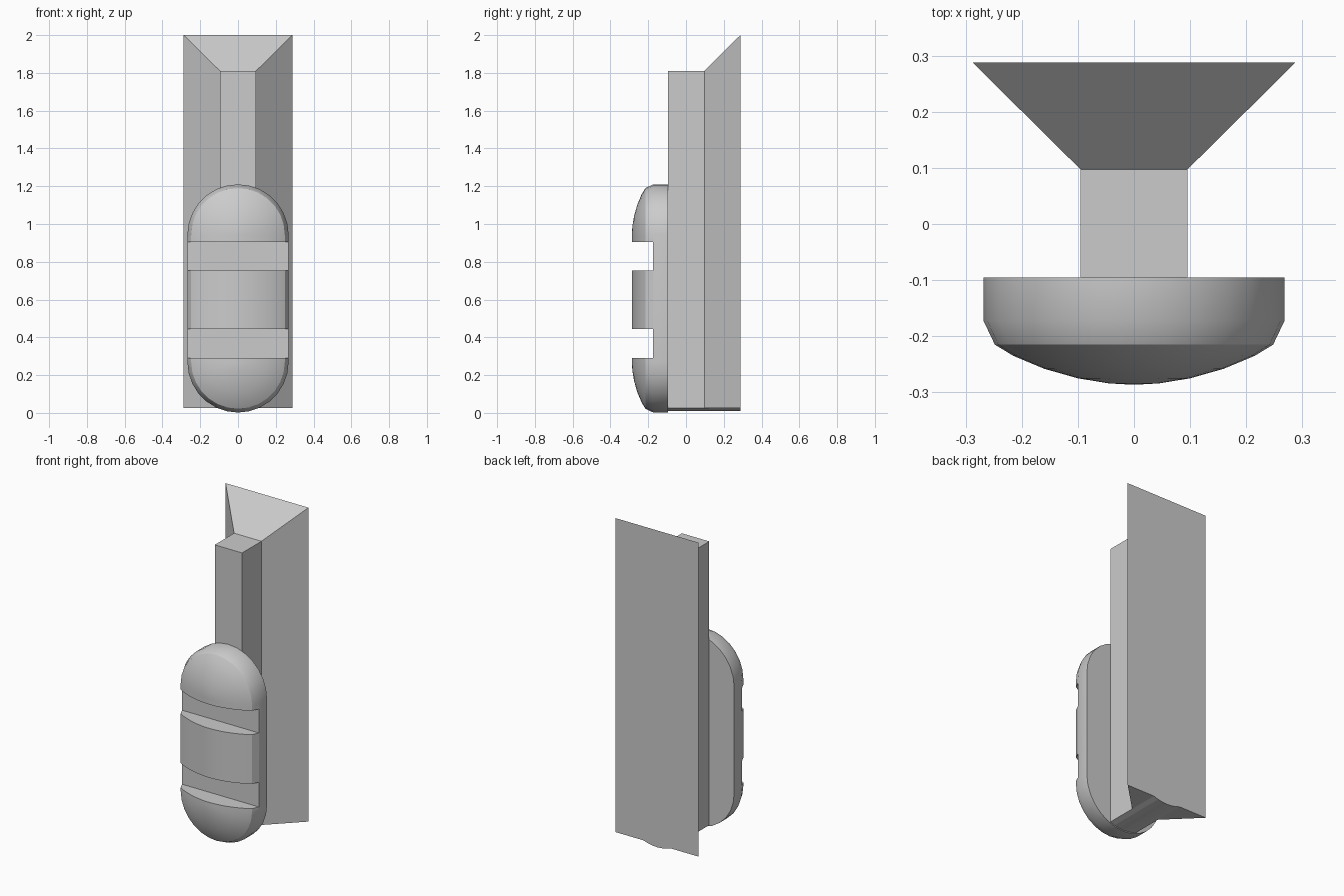
import bpy, bmesh, math

old = bpy.data.objects.get("Cube")
if old:
    bpy.data.objects.remove(old, do_unlink=True)

gray = bpy.data.materials.new("plain_gray")
gray.use_nodes = True
COLOR = (0.6, 0.6, 0.6, 1)
gray.diffuse_color = COLOR
gray.node_tree.nodes["Principled BSDF"].inputs["Base Color"].default_value = COLOR


def loft(name, rings):
    """Skin a list of (y, [(x, z), ...]) outlines and cap both ends."""
    bm = bmesh.new()
    loops = [[bm.verts.new((x, y, z)) for x, z in pts] for y, pts in rings]
    n = len(loops[0])
    for a, b in zip(loops, loops[1:]):
        for i in range(n):
            j = (i + 1) % n
            bm.faces.new((a[i], a[j], b[j], b[i]))
    bm.faces.new(loops[0])
    bm.faces.new(loops[-1])
    bmesh.ops.recalc_face_normals(bm, faces=bm.faces)
    mesh = bpy.data.meshes.new(name)
    bm.to_mesh(mesh)
    bm.free()
    mesh.materials.append(gray)
    obj = bpy.data.objects.new(name, mesh)
    bpy.context.collection.objects.link(obj)
    return obj


def rect(w, z0, z1):
    return [(-w, z0), (w, z0), (w, z1), (-w, z1)]


def stadium(r, z0, z1, seg=14):
    """Upright outline with a half circle at each end."""
    top = [(r * math.cos(math.pi * i / seg), z1 + r * math.sin(math.pi * i / seg))
           for i in range(seg + 1)]
    return top + [(-x, z0 + z1 - z) for x, z in top]


# Rail: square stem flaring into the wide back plate
HALF, BASE = 0.095, 0.027
loft("rail", [(-0.095, rect(HALF, BASE, 1.81)),
              (0.097, rect(HALF, BASE, 1.81)),
              (0.288, rect(0.288, BASE, 2.0))])

# Shallow rounded keel under the stem
steps = 6
keel = [(HALF * t, BASE - 0.018 * (1 - t * t))
        for t in (2 * i / steps - 1 for i in range(steps + 1))]
loft("rail_keel", [(-0.095, keel), (0.288, keel)])

# Domed pod on the front
profile = [(-0.095, 0.268), (-0.173, 0.268), (-0.215, 0.248), (-0.235, 0.215),
           (-0.258, 0.16), (-0.275, 0.1), (-0.284, 0.045), (-0.286, 0.01)]
pod = loft("pod", [(y, stadium(r, 0.27, 0.942)) for y, r in profile])

# Two grooves across the pod
for i, (z0, z1) in enumerate([(0.29, 0.445), (0.755, 0.905)]):
    cutter = loft(f"groove_cutter_{i + 1}",
                  [(-0.4, rect(0.4, z0, z1)), (-0.174, rect(0.4, z0, z1))])
    cut = pod.modifiers.new("groove", "BOOLEAN")
    cut.operation = "DIFFERENCE"
    cut.solver = "EXACT"
    cut.object = cutter
    bpy.context.view_layer.objects.active = pod
    bpy.ops.object.modifier_apply(modifier=cut.name)
    bpy.data.objects.remove(cutter, do_unlink=True)

# Smooth the dome while keeping its rims crisp
bpy.ops.object.select_all(action="DESELECT")
pod.select_set(True)
bpy.context.view_layer.objects.active = pod
bpy.ops.object.shade_smooth_by_angle(angle=math.radians(28))
